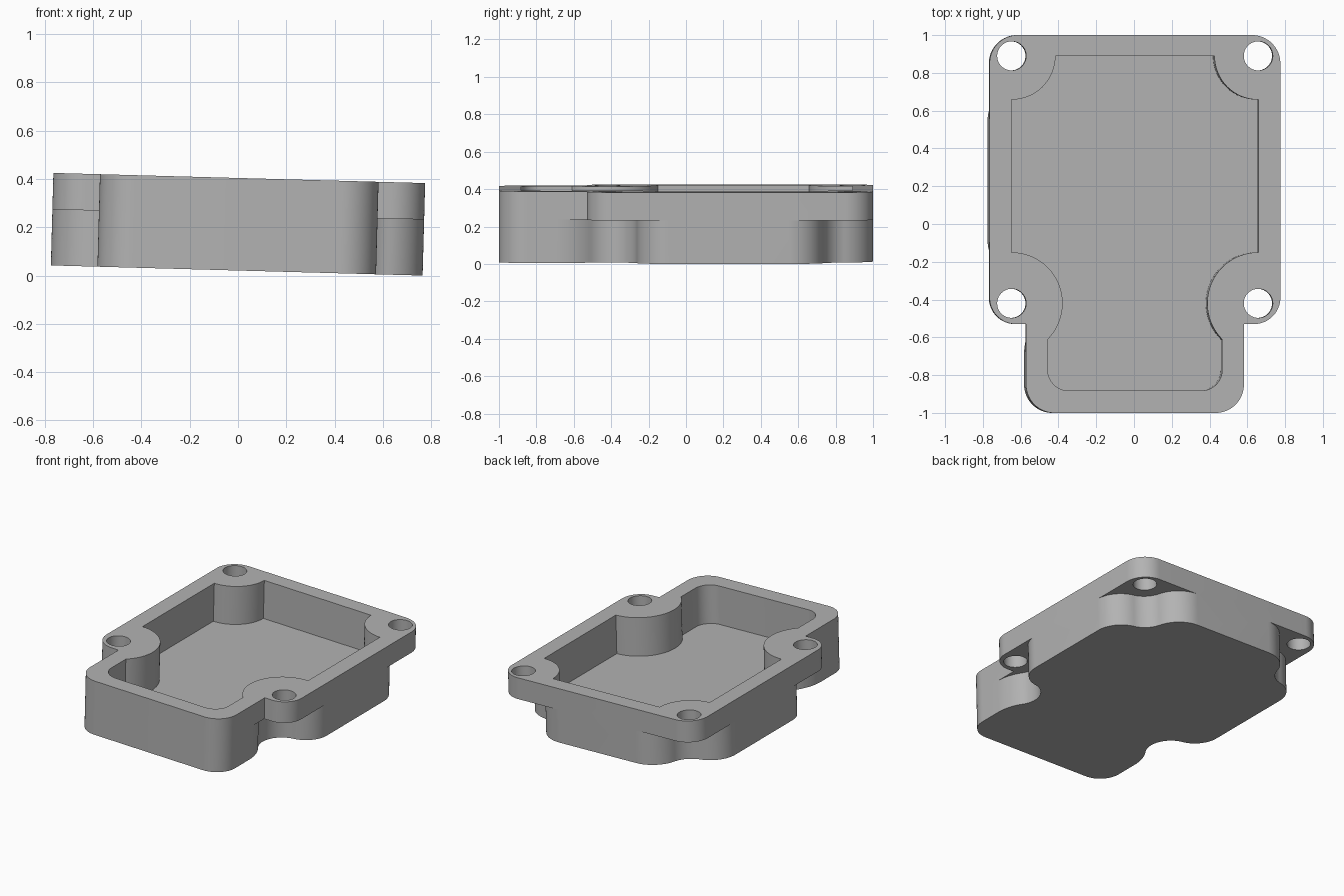
import bpy, bmesh, math
from mathutils import Vector

HEIGHT, STEP, FLOOR = 0.383, 0.232, 0.11
TILT = 0.0273
BOSSES = [Vector((0.653, -0.42)), Vector((0.653, 0.89))]
X, Y = Vector((1, 0)), Vector((0, 1))

if "Cube" in bpy.data.objects:
    bpy.data.objects.remove(bpy.data.objects["Cube"])

grey = bpy.data.materials.new("plain grey")
grey.use_nodes = True
grey.diffuse_color = (0.45, 0.45, 0.45, 1)
grey.node_tree.nodes["Principled BSDF"].inputs["Base Color"].default_value = grey.diffuse_color


def arc(centre, radius, start, sweep, steps=16):
    """Points on an arc, angles in radians, positive sweep is anticlockwise."""
    angles = [start + sweep * i / steps for i in range(steps + 1)]
    return [Vector((centre[0] + radius * math.cos(a), centre[1] + radius * math.sin(a)))
            for a in angles]


def corner(x, y, radius, start):
    return arc((x, y), radius, math.radians(start), math.pi / 2)


def angle(v):
    return math.atan2(v.y, v.x)


def fillet(boss, radius, touch, normal):
    """Circle tangent to a wall at a point and to the round scoop about a boss."""
    d = touch - boss
    r = (d.length_squared - radius ** 2) / (2 * (radius + d.dot(normal)))
    return touch - normal * r, r


def scoop(boss, touch1, normal1, touch2, normal2, radius=0.16):
    """Wall curving in around a boss and back out to the next wall."""
    turn = 2 * math.pi
    c1, r1 = fillet(boss, radius, touch1, normal1)
    c2, r2 = fillet(boss, radius, touch2, normal2)
    start, end = angle(c1 - boss), angle(c2 - boss)
    into = arc(c1, r1, angle(normal1), (angle(boss - c1) - angle(normal1)) % turn)
    around = arc(boss, radius, start, -((start - end) % turn), 24)
    out = arc(c2, r2, angle(boss - c2), (angle(normal2) - angle(boss - c2)) % turn)
    return into + around[1:-1] + out


def prism(name, points, z0, z1):
    bm = bmesh.new()
    face = bm.faces.new([bm.verts.new((p.x, p.y, z0)) for p in points])
    top = bmesh.ops.extrude_face_region(bm, geom=[face])["geom"]
    bmesh.ops.translate(bm, vec=(0, 0, z1 - z0),
                        verts=[g for g in top if isinstance(g, bmesh.types.BMVert)])
    bmesh.ops.recalc_face_normals(bm, faces=bm.faces)
    mesh = bpy.data.meshes.new(name)
    bm.to_mesh(mesh)
    bm.free()
    mesh.materials.append(grey)
    obj = bpy.data.objects.new(name, mesh)
    bpy.context.collection.objects.link(obj)
    return obj


def mirrored(half):
    return half + [Vector((-p.x, p.y)) for p in reversed(half)]


def combine(target, other, operation):
    mod = target.modifiers.new(operation.lower(), "BOOLEAN")
    mod.operation, mod.object, mod.solver = operation, other, "EXACT"
    bpy.context.view_layer.objects.active = target
    bpy.ops.object.modifier_apply(modifier=mod.name)
    bpy.data.objects.remove(other)


# Lower tray with scooped clearances under the bolt holes
front_corner = corner(0.427, -0.85, 0.15, -90)
lower = front_corner
lower = lower + scoop(BOSSES[0], Vector((0.577, -0.69)), X, Vector((0.77, -0.09)), X)
lower = lower + scoop(BOSSES[1], Vector((0.77, 0.55)), X, Vector((0.3, 1)), Y)
housing = prism("housing", mirrored(lower), 0, STEP)

# Upper rim with the four bolt ears
upper = front_corner + [Vector((0.577, -0.53))]
upper = upper + corner(0.63, -0.39, 0.14, -90) + corner(0.62, 0.85, 0.15, 0)
combine(housing, prism("rim", mirrored(upper), STEP, HEIGHT), "UNION")

# Open cavity, leaving round bosses in its corners
boss_r, back_r = 0.27, 0.232
meet = math.pi + math.acos((BOSSES[0].x - 0.462) / boss_r)
cavity = corner(0.352, -0.772, 0.11, -90)
cavity = cavity + arc(BOSSES[0], boss_r, meet, math.pi / 2 - meet, 28)
cavity = cavity + arc(BOSSES[1], back_r, 1.5 * math.pi, -math.pi / 2)
combine(housing, prism("cavity_cutter", mirrored(cavity), FLOOR, HEIGHT + 0.1), "DIFFERENCE")

# Bolt holes
for boss in BOSSES:
    for side in (1, -1):
        ring = arc((boss.x * side, boss.y), 0.077, 0, 2 * math.pi, 40)[:-1]
        combine(housing, prism("hole_cutter", ring, -0.1, HEIGHT + 0.1), "DIFFERENCE")

# Slight sideways lean, resting on the left edge
housing.rotation_euler.y = TILT
housing.location = (-HEIGHT / 2 * math.sin(TILT), 0, 0.77 * math.sin(TILT))
bpy.ops.object.select_all(action="DESELECT")
housing.select_set(True)
bpy.context.view_layer.objects.active = housing
bpy.ops.object.shade_smooth_by_angle(angle=math.radians(30))
